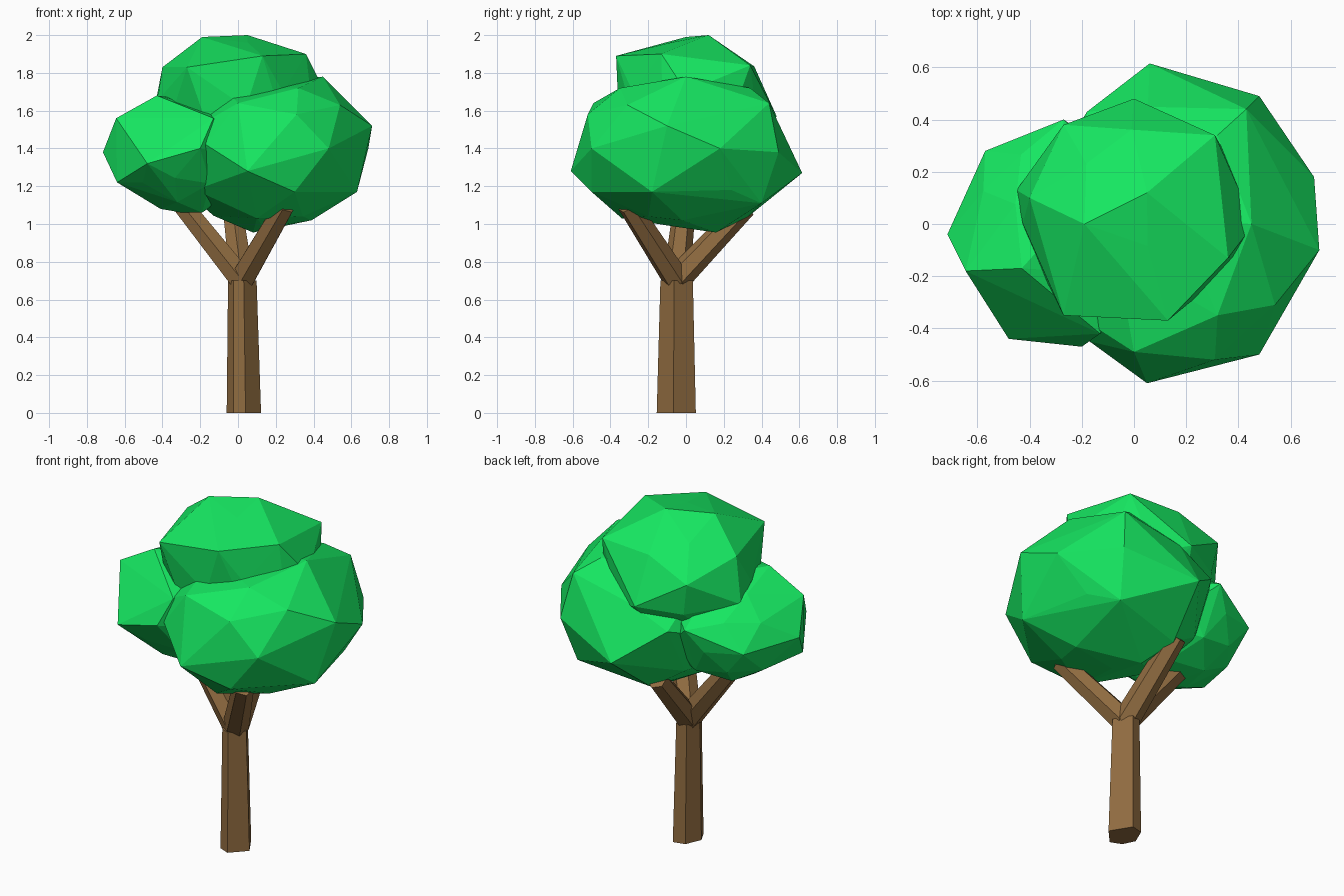
import bpy, bmesh, math, random
from mathutils import Vector, Euler

if "Cube" in bpy.data.objects:
    bpy.data.objects.remove(bpy.data.objects["Cube"])

random.seed(4)


def material(name, rgb):
    m = bpy.data.materials.new(name)
    m.diffuse_color = (*rgb, 1)
    m.use_nodes = True
    m.node_tree.nodes["Principled BSDF"].inputs["Base Color"].default_value = m.diffuse_color
    return m


BARK = material("bark brown", (0.28, 0.15, 0.052))
LEAF = material("leaf green", (0.008, 0.80, 0.12))


def add_object(name, bm, mat):
    bmesh.ops.recalc_face_normals(bm, faces=bm.faces[:])
    mesh = bpy.data.meshes.new(name)
    bm.to_mesh(mesh)
    bm.free()
    mesh.materials.append(mat)
    obj = bpy.data.objects.new(name, mesh)
    bpy.context.collection.objects.link(obj)


def loft(name, a, b):
    """Closed solid between two matching rings of points."""
    bm = bmesh.new()
    a = [bm.verts.new(p) for p in a]
    b = [bm.verts.new(p) for p in b]
    n = len(a)
    for i in range(n):
        j = (i + 1) % n
        bm.faces.new((a[i], a[j], b[j], b[i]))
    bm.faces.new(a[::-1])
    bm.faces.new(b)
    add_object(name, bm, BARK)


def limb(name, start, end, r0, r1, sides=6):
    """Tapered six-sided branch."""
    start, end = Vector(start), Vector(end)
    axis = (end - start).normalized()
    side = Vector((0, 1, 0))
    side = (side - axis * side.dot(axis)).normalized()
    other = axis.cross(side)
    angles = [math.tau * i / sides for i in range(sides)]
    ring = [side * math.cos(t) + other * math.sin(t) for t in angles]
    loft(name, [start + r0 * p for p in ring], [end + r1 * p for p in ring])


def leaf_clump(name, centre, radii, corners):
    """Faceted ball, turned to suit its main corners, then pulled out to them."""
    centre = Vector(centre)
    corners = [Vector(c) for c in corners]
    ball = bmesh.new()
    bmesh.ops.create_icosphere(ball, subdivisions=2, radius=1)
    unit = [v.co.copy() for v in ball.verts]
    ball.free()

    best, best_cost = None, 1e9
    for _ in range(400):
        turn = Euler([random.uniform(0, math.tau) for _ in range(3)]).to_matrix()
        pts = [centre + Vector([p * r for p, r in zip(turn @ u, radii)]) for u in unit]
        cost = sum(min((p - c).length_squared for p in pts) for c in corners)
        if cost < best_cost:
            best, best_cost = pts, cost

    free = set(range(len(best)))
    for c in corners:
        i = min(free, key=lambda k: (best[k] - c).length_squared)
        best[i] = c
        free.remove(i)

    bm = bmesh.new()
    verts = [bm.verts.new(p) for p in best]
    bmesh.ops.convex_hull(bm, input=verts)
    loose = [v for v in bm.verts if not v.link_faces]
    bmesh.ops.delete(bm, geom=loose, context='VERTS')
    add_object(name, bm, LEAF)


# Trunk with an uneven section, narrowing upwards
section = [(0.122, -0.067), (0.05, 0.052), (-0.02, 0.035),
           (-0.06, -0.058), (-0.025, -0.128), (0.04, -0.155)]
foot, top = Vector((0.03, -0.052, 0)), Vector((0.022, -0.05, 0.70))
ring = [Vector((x, y, 0)) for x, y in section]
loft("trunk", ring, [top + (p - foot) * 0.83 for p in ring])

# Three branches
fork = (0.02, -0.05, 0.705)
limb("left_branch", fork, (-0.31, -0.005, 1.12), 0.072, 0.058)
limb("right_branch", fork, (0.25, -0.305, 1.10), 0.072, 0.058)
limb("back_branch", fork, (-0.03, 0.315, 1.09), 0.072, 0.058)

# Foliage: a wide right clump, a smaller left clump and a top clump
leaf_clump("right_foliage", (0.15, 0.0, 1.37), (0.51, 0.53, 0.39), [
    (0.71, -0.10, 1.52), (0.69, 0.18, 1.40), (0.63, -0.18, 1.17),
    (0.48, 0.49, 1.38), (0.43, 0.44, 1.64), (0.06, 0.615, 1.27),
    (0.05, -0.61, 1.28), (0.48, -0.50, 1.40), (0.08, 0.16, 0.955),
    (0.39, -0.02, 1.02), (0.00, -0.49, 1.64), (0.30, -0.50, 1.17),
    (0.54, -0.31, 1.63), (0.45, 0.0, 1.78), (0.10, -0.34, 1.03),
    (0.31, -0.52, 1.58), (0.32, -0.35, 1.72), (0.32, 0.34, 1.72),
    (0.43, 0.40, 1.11), (-0.17, -0.45, 1.42), (-0.14, -0.40, 1.56),
    (-0.18, 0.43, 1.45), (0.0, 0.33, 1.04)])
leaf_clump("left_foliage", (-0.29, -0.03, 1.36), (0.36, 0.38, 0.30), [
    (-0.715, -0.04, 1.38), (-0.645, -0.18, 1.56), (-0.48, -0.44, 1.32),
    (-0.57, 0.28, 1.36), (-0.64, -0.18, 1.22), (-0.41, -0.05, 1.08),
    (-0.43, -0.17, 1.68), (-0.20, -0.47, 1.40), (-0.27, 0.40, 1.47),
    (-0.13, -0.42, 1.56), (-0.19, -0.15, 1.06)])
leaf_clump("top_foliage", (0.0, 0.04, 1.62), (0.43, 0.40, 0.36), [
    (0.05, 0.12, 2.0), (-0.19, 0.0, 1.99), (0.36, -0.13, 1.90),
    (0.13, -0.37, 1.89), (-0.27, -0.35, 1.83), (0.31, 0.34, 1.84),
    (0.0, 0.48, 1.57), (-0.45, 0.13, 1.57), (-0.27, 0.38, 1.73),
    (0.46, 0.0, 1.70), (-0.40, 0.10, 1.83)])
